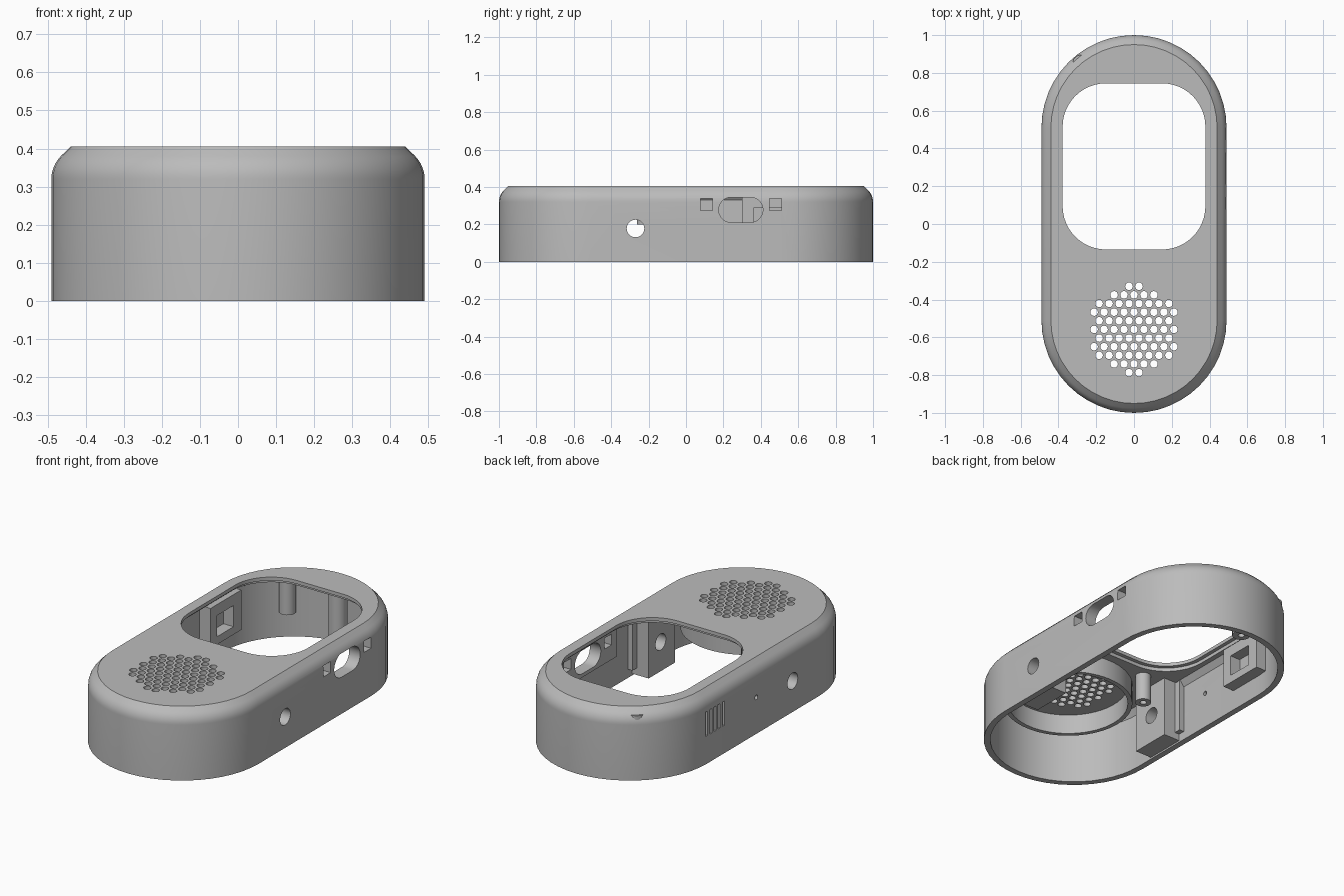
import bpy, bmesh, math
from mathutils import Matrix, Vector

cube = bpy.data.objects.get("Cube")
if cube:
    bpy.data.objects.remove(cube, do_unlink=True)

gray = bpy.data.materials.new("gray_plastic")
gray.use_nodes = True
COLOR = (0.5, 0.5, 0.5, 1)
gray.diffuse_color = COLOR
gray.node_tree.nodes["Principled BSDF"].inputs["Base Color"].default_value = COLOR

# Maps a profile drawn in (y, z) and extruded along x
SIDE = Matrix(((0, 0, 1, 0), (1, 0, 0, 0), (0, 1, 0, 0), (0, 0, 0, 1)))


def outline(hx, hy, r, cx=0, cy=0, n=12):
    """Rounded rectangle, stadium or circle as a list of 2D points."""
    pts = []
    for q, (sx, sy) in enumerate(((1, 1), (-1, 1), (-1, -1), (1, -1))):
        for i in range(n + 1):
            a = math.pi / 2 * (q + i / n)
            p = Vector((cx + sx * (hx - r) + r * math.cos(a),
                        cy + sy * (hy - r) + r * math.sin(a)))
            if not pts or (p - pts[-1]).length > 1e-5:
                pts.append(p)
    if (pts[0] - pts[-1]).length < 1e-5:
        pts.pop()
    return pts


def rect(x0, x1, y0, y1):
    return [Vector(p) for p in ((x0, y0), (x1, y0), (x1, y1), (x0, y1))]


def circle(x, y, r, n=6):
    return outline(r, r, r, x, y, n)


def add_loft(bm, rings, matrix=Matrix()):
    """Skin a stack of (outline, height) rings and cap both ends."""
    loops = [[bm.verts.new(matrix @ Vector((p.x, p.y, z))) for p in pts] for pts, z in rings]
    for a, b in zip(loops, loops[1:]):
        for i in range(len(a)):
            j = (i + 1) % len(a)
            bm.faces.new((a[i], a[j], b[j], b[i]))
    bm.faces.new(loops[0][::-1])
    bm.faces.new(loops[-1])


def make(name, lofts, matrix=Matrix()):
    bm = bmesh.new()
    for rings in lofts:
        add_loft(bm, rings, matrix)
    mesh = bpy.data.meshes.new(name)
    bm.to_mesh(mesh)
    bm.free()
    obj = bpy.data.objects.new(name, mesh)
    bpy.context.collection.objects.link(obj)
    mesh.materials.append(gray)
    return obj


def prism(pts, z0, z1):
    return [(pts, z0), (pts, z1)]


def cut(obj, *cutters):
    for c in cutters:
        mod = obj.modifiers.new("cut", 'BOOLEAN')
        mod.operation, mod.solver, mod.object = 'DIFFERENCE', 'EXACT', c
    bpy.context.view_layer.update()
    done = obj.evaluated_get(bpy.context.evaluated_depsgraph_get())
    mesh = bpy.data.meshes.new_from_object(done)
    obj.modifiers.clear()
    obj.data = mesh


# Outer stadium with a rounded shoulder that ends in a chamfer
profile = [(0, 0)]
for i in range(7):
    t = math.pi / 4 * i / 6
    profile.append((0.085 * (1 - math.cos(t)), 0.32 + 0.085 * math.sin(t)))
profile.append((0.05, 0.405))
shell = make("shell", [[(outline(0.49 - d, 1 - d, 0.49 - d), z) for d, z in profile]])

# Hollow inside
cavity = make("cavity_cutter", [[(outline(0.455, 0.965, 0.455), -0.1),
                                 (outline(0.455, 0.965, 0.455), 0.33),
                                 (outline(0.43, 0.94, 0.43), 0.365)]])
# Screen window with a wider ledge below it
window = make("window_cutter", [prism(outline(0.378, 0.44, 0.23, 0, 0.305), 0.2, 0.5)])
ledge = make("ledge_cutter", [prism(outline(0.4, 0.462, 0.25, 0, 0.305), 0.2, 0.385)])

# Hexagonal field of sound holes
SPEAKER_Y = -0.558
holes = []
for k in range(-5, 6):
    for m in range(-5, 6):
        x, y = 0.0528 * (m + 0.5 * (k % 2)), 0.0457 * k
        if math.hypot(x, y) < 0.236:
            holes.append(prism(circle(x, SPEAKER_Y + y, 0.02, 4), 0.2, 0.5))
grille = make("grille_cutter", holes)

# Openings in the side walls
cord_hole = make("cord_cutter", [prism(circle(-0.27, 0.178, 0.047), -1, 1)], SIDE)
left_ports = make("port_cutter", [
    prism(outline(0.118, 0.067, 0.067, 0.293, 0.278), 0.38, 0.6),
    prism(rect(0.077, 0.143, 0.275, 0.338), 0.38, 0.6),
    prism(rect(0.446, 0.51, 0.275, 0.338), 0.38, 0.6)], SIDE)
slits = [prism(rect(y - 0.009, y + 0.009, 0.16, 0.3), -0.6, -0.47)
         for y in (0.36 + 0.038 * i for i in range(5))]
right_ports = make("vent_cutter", slits + [prism(circle(0.06, 0.21, 0.013), -0.6, -0.44)], SIDE)
cut(shell, cavity, window, ledge, grille, cord_hole, left_ports, right_ports)

# Speaker ring under the sound holes
ring = make("speaker_ring", [prism(circle(0, SPEAKER_Y, 0.35, 16), 0.25, 0.37)])
ring_bore = make("ring_cutter", [prism(circle(0, SPEAKER_Y, 0.325, 16), 0.2, 0.5)])
cut(ring, ring_bore)
parts = [shell, ring]

# Cord blocks with thin flanges on both sides
for name, s in (("left", 1), ("right", -1)):
    block = make(name + "_cord_block",
                 [prism(rect(-0.4, -0.16, 0.01, 0.37), *sorted((s * 0.35, s * 0.46)))], SIDE)
    flange = make(name + "_cord_flange",
                  [prism(rect(-0.44, -0.12, 0.05, 0.36), *sorted((s * 0.425, s * 0.462)))], SIDE)
    cut(block, cord_hole)
    cut(flange, cord_hole)
    parts += [block, flange]

# Button plate behind the left ports
plate = make("button_plate", [prism(rect(0.03, 0.56, 0.19, 0.365), 0.42, 0.46)], SIDE)
cut(plate, left_ports)

# Socket frame behind the vent slits
frame = make("socket_frame", [prism(rect(0.3, 0.58, 0.12, 0.35), -0.46, -0.385)], SIDE)
socket = make("socket_cutter", [prism(rect(0.36, 0.51, 0.165, 0.287), -0.45, -0.3)], SIDE)
cut(frame, socket)
parts += [plate, frame]

# Screw posts with bores
for name, x, y, z, r in (("back_post", 0, 0.91, 0.03, 0.05),
                         ("back_right_post", -0.28, 0.85, 0.15, 0.045),
                         ("middle_post", -0.25, -0.22, 0.2, 0.043)):
    post = make(name, [prism(circle(x, y, r), z, 0.37)])
    bore = make("bore_cutter", [prism(circle(x, y, 0.018), z - 0.1, z + 0.1)])
    cut(post, bore)
    parts.append(post)

# Remove the cutters, then smooth the curved walls
for obj in [o for o in bpy.data.objects if "_cutter" in o.name]:
    bpy.data.objects.remove(obj, do_unlink=True)
bpy.ops.object.select_all(action='DESELECT')
for obj in parts:
    obj.select_set(True)
bpy.context.view_layer.objects.active = shell
bpy.ops.object.shade_smooth_by_angle(angle=math.radians(20))
